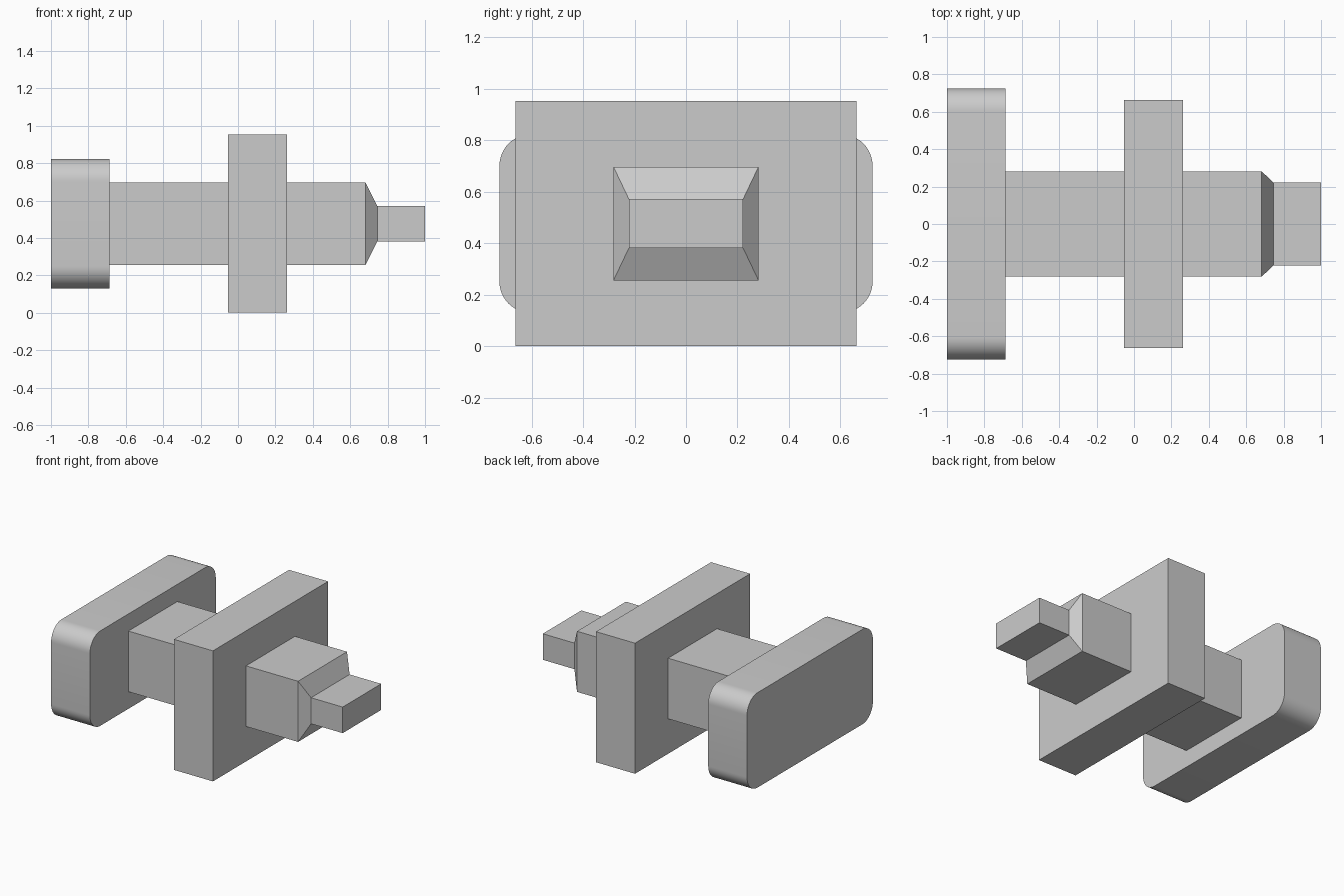
import bpy, bmesh
from mathutils import Matrix

if "Cube" in bpy.data.objects:
    bpy.data.objects.remove(bpy.data.objects["Cube"], do_unlink=True)

AXIS_Z = 0.476

grey = bpy.data.materials.new("plain_grey")
grey.use_nodes = True
colour = (0.6, 0.6, 0.6, 1)
grey.diffuse_color = colour
grey.node_tree.nodes["Principled BSDF"].inputs["Base Color"].default_value = colour


def finish(name, bm):
    bmesh.ops.recalc_face_normals(bm, faces=bm.faces)
    mesh = bpy.data.meshes.new(name)
    bm.to_mesh(mesh)
    bm.free()
    mesh.materials.append(grey)
    obj = bpy.data.objects.new(name, mesh)
    bpy.context.collection.objects.link(obj)
    return obj


def block(name, x0, x1, half_y, half_z, radius=0):
    """Box along x, centred on the axis, with optional rounded x-parallel edges."""
    bm = bmesh.new()
    place = Matrix.Translation(((x0 + x1) / 2, 0, AXIS_Z))
    size = Matrix.Diagonal((x1 - x0, 2 * half_y, 2 * half_z, 1))
    bmesh.ops.create_cube(bm, size=1, matrix=place @ size)
    if radius:
        long_edges = [e for e in bm.edges
                      if abs(e.verts[0].co.x - e.verts[1].co.x) > 0.01]
        bmesh.ops.bevel(bm, geom=long_edges, offset=radius, segments=12,
                        profile=0.5, affect='EDGES')
    return finish(name, bm)


def rectangular_loft(name, sections):
    """Skin a run of rectangles given as (x, half_y, half_z)."""
    bm = bmesh.new()
    rings = [[bm.verts.new((x, sy * hy, AXIS_Z + sz * hz))
              for sy, sz in ((-1, -1), (1, -1), (1, 1), (-1, 1))]
             for x, hy, hz in sections]
    for a, b in zip(rings, rings[1:]):
        for i in range(4):
            j = (i + 1) % 4
            bm.faces.new((a[i], a[j], b[j], b[i]))
    bm.faces.new(rings[0])
    bm.faces.new(rings[-1])
    return finish(name, bm)


# Rounded end plate
plate = block("end_plate", -1.0, -0.687, 0.725, 0.346, radius=0.12)
bpy.context.view_layer.objects.active = plate
plate.select_set(True)
bpy.ops.object.shade_smooth_by_angle(angle=0.6)
plate.select_set(False)

# Square-edged flange around the shaft
block("flange", -0.053, 0.262, 0.663, 0.476)

# Shaft on both sides of the flange, tapering into the narrow tip
block("rear_shaft", -0.687, -0.053, 0.282, 0.221)
rectangular_loft("front_shaft_and_tip", [
    (0.262, 0.282, 0.221),
    (0.682, 0.282, 0.221),
    (0.745, 0.222, 0.095),
    (1.0, 0.222, 0.095),
])
